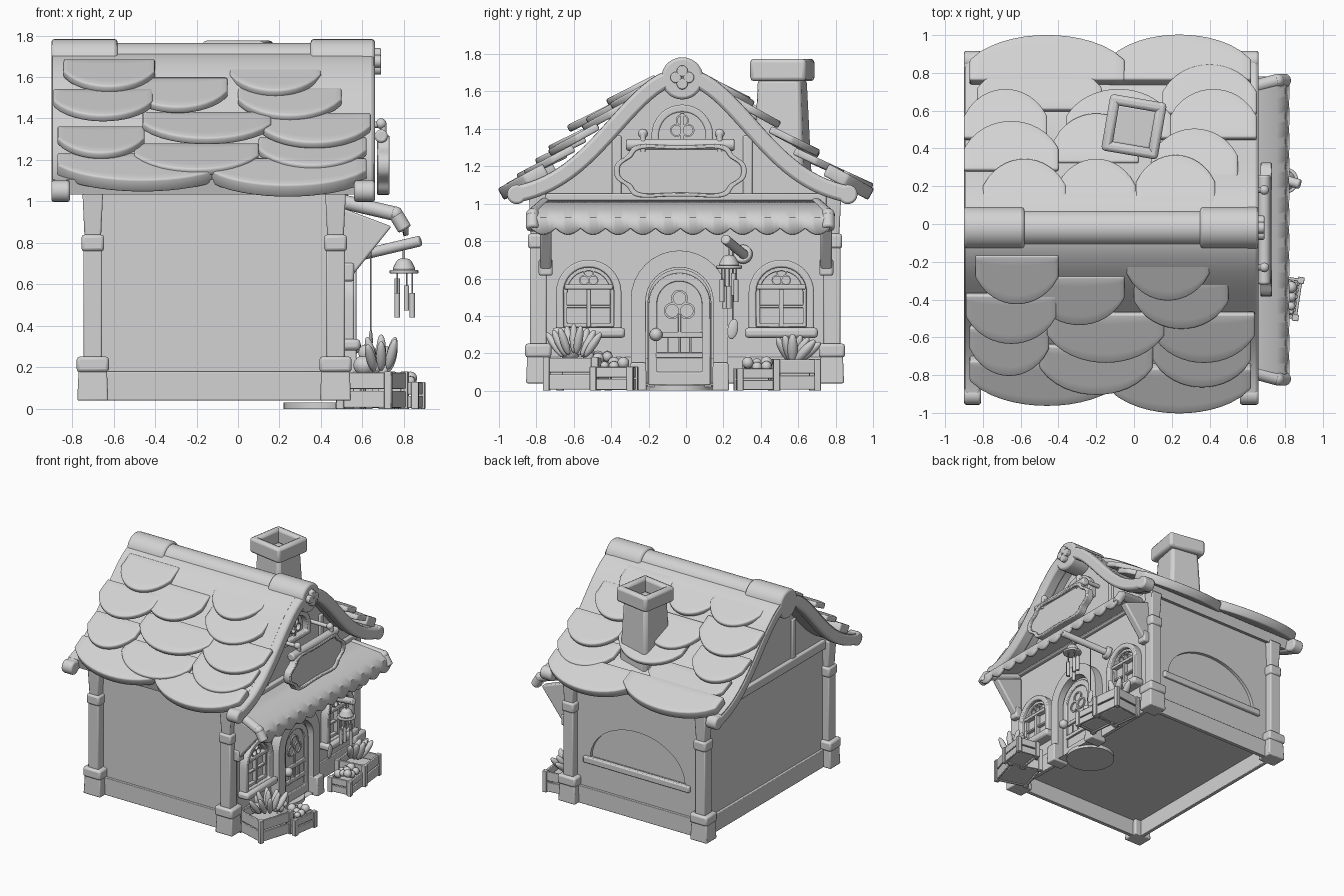
import bpy, bmesh, random
from math import pi, sin, cos, exp, sqrt
from mathutils import Vector, Matrix

random.seed(4)
if "Cube" in bpy.data.objects:
    bpy.data.objects.remove(bpy.data.objects["Cube"], do_unlink=True)

GREY = bpy.data.materials.new("plain_grey")
GREY.use_nodes = True
GREY.diffuse_color = (0.65, 0.65, 0.65, 1)
GREY.node_tree.nodes["Principled BSDF"].inputs["Base Color"].default_value = (0.65, 0.65, 0.65, 1)


def smooth(ob):
    for other in bpy.context.selected_objects:
        other.select_set(False)
    ob.select_set(True)
    bpy.context.view_layer.objects.active = ob
    bpy.ops.object.shade_smooth_by_angle(angle=0.6)


def finish(name, bm, bevel=0.0, solid=0.0):
    bmesh.ops.recalc_face_normals(bm, faces=bm.faces)
    mesh = bpy.data.meshes.new(name)
    bm.to_mesh(mesh)
    bm.free()
    mesh.materials.append(GREY)
    ob = bpy.data.objects.new(name, mesh)
    bpy.context.collection.objects.link(ob)
    smooth(ob)
    if solid:
        m = ob.modifiers.new("thickness", "SOLIDIFY")
        m.thickness, m.offset = solid, 0
    if bevel:
        m = ob.modifiers.new("soft_edges", "BEVEL")
        m.width, m.segments, m.limit_method = bevel, 2, "ANGLE"
    return ob


def box(name, c, size, rot=0.0, bevel=0.008, top=1.0):
    bm = bmesh.new()
    bmesh.ops.create_cube(bm, size=1)
    for v in bm.verts:
        k = top if v.co.z > 0 else 1
        v.co = Vector((v.co.x * size[0] * k, v.co.y * size[1] * k, v.co.z * size[2]))
    bm.transform(Matrix.Translation(c) @ Matrix.Rotation(rot, 4, "Z"))
    return finish(name, bm, bevel)


def rod(name, p, q, r, r2=None, bevel=0.0, seg=20):
    p, q = Vector(p), Vector(q)
    bm = bmesh.new()
    bmesh.ops.create_cone(bm, cap_ends=True, segments=seg, radius1=r,
                          radius2=r if r2 is None else r2, depth=(q - p).length)
    turn = (q - p).to_track_quat("Z", "Y").to_matrix().to_4x4()
    bm.transform(Matrix.Translation((p + q) / 2) @ turn)
    return finish(name, bm, bevel)


def ball(name, c, size, tilt=(0, 0, 1)):
    bm = bmesh.new()
    bmesh.ops.create_uvsphere(bm, u_segments=14, v_segments=9, radius=1)
    turn = Vector(tilt).to_track_quat("Z", "Y").to_matrix().to_4x4()
    bm.transform(Matrix.Translation(c) @ turn @ Matrix.Diagonal((*size, 1)))
    return finish(name, bm)


def prism(name, pts, a, b, axis="x", bevel=0.0):
    bm = bmesh.new()
    put = (lambda p: (a, *p)) if axis == "x" else (lambda p: (p[0], a, p[1]))
    face = bm.faces.new([bm.verts.new(put(p)) for p in pts])
    out = bmesh.ops.extrude_face_region(bm, geom=[face])["geom"]
    step = Vector((b - a, 0, 0)) if axis == "x" else Vector((0, b - a, 0))
    bmesh.ops.translate(bm, vec=step, verts=[g for g in out if isinstance(g, bmesh.types.BMVert)])
    return finish(name, bm, bevel)


def ring(name, outer, inner, a, b, bevel=0.008):
    bm = bmesh.new()
    loops = [[bm.verts.new((x, *p)) for p in pts]
             for x, pts in ((a, outer), (b, outer), (b, inner), (a, inner))]
    n = len(outer)
    for k in range(4):
        s, t = loops[k], loops[(k + 1) % 4]
        for i in range(n):
            bm.faces.new((s[i], s[(i + 1) % n], t[(i + 1) % n], t[i]))
    return finish(name, bm, bevel)


def arch(yc, half, z0, z1):
    arc = [(yc + half * cos(pi * i / 16), z1 - half + half * sin(pi * i / 16)) for i in range(17)]
    return [(yc - half, z0), (yc + half, z0)] + arc


def roof_z(y):
    return 1.02 + 0.66 * exp(-(y / 0.505) ** 2)


MID = -0.02


def roof_band(name, x0, x1, low, high, reach, bevel):
    # strip that follows the flared roof curve
    top, under = [], []
    for i in range(49):
        y = -reach + 2 * reach * i / 48
        slope = (roof_z(y + 0.01) - roof_z(y - 0.01)) / 0.02
        n = Vector((-slope, 1)).normalized()
        p = Vector((y + MID, roof_z(y)))
        top.append(tuple(p + n * high))
        under.append(tuple(p + n * low))
    return prism(name, top + under[::-1], x0, x1, bevel=bevel)


def shingle(side, x, tip, z, width, length=0.26, thick=0.04):
    bm = bmesh.new()
    root, nu, nv = tip - length, 14, 5
    zr = min(z + 0.55 * length, roof_z(root) + min(0.1, 0.02 + 0.4 * (tip - 0.35)))
    grid = []
    for i in range(nu + 1):
        u = 2 * i / nu - 1
        reach = sqrt(1 - 0.8 * u * u)
        row = []
        for j in range(nv + 1):
            t = j / nv * reach
            row.append(bm.verts.new((x + u * width / 2, MID + side * (root + t * length),
                                     zr + (z - zr) * t)))
        grid.append(row)
    for i in range(nu):
        for j in range(nv):
            bm.faces.new((grid[i][j], grid[i + 1][j], grid[i + 1][j + 1], grid[i][j + 1]))
    finish("roof_shingle", bm, 0.01, thick)


# house body with a shallow arched recess in one long wall
wall_top = [(0.77 - 1.54 * i / 40, roof_z(0.77 - 1.54 * i / 40 - MID) - 0.02) for i in range(41)]
body = prism("house_body", [(-0.77, 0.17), (0.77, 0.17)] + wall_top, -0.69, 0.5)
half_oval = [(-0.11 + 0.42 * cos(pi * i / 24), 0.42 + 0.31 * sin(pi * i / 24)) for i in range(25)]
cutter = prism("recess_cutter", half_oval, 0.745, 0.9, "y")
cutter.hide_render = True
cut = body.modifiers.new("recess", "BOOLEAN")
cut.object, cut.solver = cutter, "EXACT"
bpy.context.view_layer.objects.active = body
bpy.ops.object.modifier_apply(modifier="recess")
bpy.data.objects.remove(cutter, do_unlink=True)
smooth(body)
box("recess_sill", (-0.11, 0.775, 0.4), (0.94, 0.04, 0.05))

# skirting, open underneath
for s in (-1, 1):
    box("skirting_side", (-0.1, s * 0.775, 0.11), (1.2, 0.03, 0.14), bevel=0.004)
box("skirting_back", (-0.695, 0, 0.11), (0.03, 1.54, 0.14), bevel=0.004)
for s in (-1, 1):
    box("skirting_shop", (0.495, s * 0.5 - 0.03, 0.11), (0.03, 0.52, 0.14), bevel=0.004)

# corner posts
for x in (-0.7, 0.47):
    for y in (-0.79, 0.78):
        box("post_foot", (x, y, 0.12), (0.15, 0.13, 0.16), top=0.9)
        box("post_foot_collar", (x, y, 0.215), (0.155, 0.14, 0.075), bevel=0.015)
        box("post_shaft", (x, y, 0.52), (0.09, 0.09, 0.56))
        box("post_collar", (x, y, 0.8), (0.11, 0.11, 0.08), bevel=0.015)
        box("post_head", (x, y, 0.94), (0.08, 0.08, 0.22), top=1.25)

# gable timbers on both ends
for x in (-0.69, 0.5):
    box("gable_beam", (x, 0, 1.02), (0.06, 1.5, 0.07))
    for y in (-0.37, 0.33):
        box("gable_timber", (x, y, 1.2), (0.03, 0.05, 0.33))

# roof shell, barge boards and ridge
roof_band("roof_shell", -0.895, 0.6, -0.03, 0.046, 0.84, 0.0)
for x0, x1 in ((-0.9, -0.81), (0.56, 0.66)):
    roof_band("barge_board", x0, x1, -0.045, 0.045, 0.91, 0.018)
    for s in (-1, 1):
        rod("barge_end", (x0, MID + s * 0.885, 1.05), (x1, MID + s * 0.885, 1.05), 0.052, bevel=0.012)
rod("ridge_roll", (-0.88, MID, 1.67), (0.64, MID, 1.67), 0.095, seg=28)
for x0, x1 in ((-0.9, -0.58), (0.35, 0.66)):
    rod("ridge_cap", (x0, MID, 1.67), (x1, MID, 1.67), 0.113, bevel=0.015, seg=28)
for k in range(4):
    y, z = 0.034 * cos(k * pi / 2), 0.034 * sin(k * pi / 2)
    rod("ridge_flower", (0.64, MID + y, 1.675 + z), (0.69, MID + y, 1.675 + z), 0.03, bevel=0.006)

# scalloped shingles: x, reach from the ridge, height, width
FRONT = [(-0.62, 0.4, 1.54, 0.44), (-0.29, 0.51, 1.44, 0.48), (0.18, 0.38, 1.52, 0.44),
         (-0.65, 0.61, 1.4, 0.48), (-0.15, 0.71, 1.29, 0.62), (0.25, 0.53, 1.4, 0.5),
         (0.37, 0.71, 1.27, 0.54), (-0.66, 0.78, 1.22, 0.42), (-0.2, 0.88, 1.14, 0.6),
         (0.36, 0.84, 1.16, 0.52)]
BACK = [(-0.58, 0.36, 1.55, 0.44), (-0.2, 0.36, 1.54, 0.42), (0.22, 0.38, 1.53, 0.42),
        (-0.65, 0.56, 1.41, 0.5), (0.32, 0.52, 1.42, 0.46), (-0.2, 0.6, 1.36, 0.45),
        (-0.68, 0.73, 1.27, 0.44), (-0.08, 0.73, 1.26, 0.56), (0.42, 0.73, 1.27, 0.46),
        (-0.5, 0.88, 1.15, 0.66), (0.4, 0.86, 1.16, 0.5)]
for side, rows in ((-1, FRONT), (1, BACK)):
    for x, tip, z, w in rows:
        shingle(side, x, tip, z, w)
    for x, tip, z, w in ((-0.46, 0.93, 1.075, 0.82), (0.24, 0.97, 1.05, 0.76)):
        shingle(side, x, tip if side < 0 else 1.01, z, w, 0.24, 0.07)

# chimney with an open crown
TURN = -0.17
box("chimney_stack", (0, 0.515, 1.4), (0.28, 0.28, 0.54), TURN, 0.025, 0.83)
for k in range(4):
    a = TURN + k * pi / 2
    c = Vector((0, 0.515, 1.715)) + Vector((cos(a), sin(a), 0)) * 0.124
    box("chimney_crown", c, (0.055, 0.303, 0.12), a, 0.02)

# awning with scalloped valance
bm = bmesh.new()
rows = []
for i in range(97):
    t = 2 * i / 96 - 1
    hem = 0.87 - 0.035 * abs(sin(6 * pi * (t + 1)))
    line = [(0.5, 1.015, 0.72), (0.63, 0.985, 0.75), (0.75, 0.955, 0.79), (0.79, 0.92, 0.8), (0.81, hem, 0.8)]
    rows.append([bm.verts.new((x, -0.03 + t * w, z)) for x, z, w in line])
for r, s in zip(rows, rows[1:]):
    for j in range(4):
        bm.faces.new((r[j], s[j], s[j + 1], r[j + 1]))
finish("awning", bm, 0, 0.025)
for s in (-1, 1):
    pts = [(0.5, -0.03 + s * 0.72, 1.0), (0.76, -0.03 + s * 0.79, 0.94), (0.805, -0.03 + s * 0.79, 0.865)]
    for p, q in zip(pts, pts[1:]):
        rod("awning_edge", p, q, 0.035, bevel=0.01)
    ball("awning_elbow", pts[1], (0.036, 0.036, 0.036))
    prism("awning_bracket", [(0.5, 0.64), (0.55, 0.64), (0.74, 0.88), (0.5, 0.97)],
          s * 0.75 - 0.03, s * 0.75 + 0.03, "y", 0.01)
    box("bracket_pad", (0.53, s * 0.75, 0.66), (0.06, 0.075, 0.09), bevel=0.012)


def trefoil(y, z, r):
    for k in range(3):
        a = pi / 2 + k * 2 * pi / 3
        yy, zz = y + r * cos(a), z + r * sin(a)
        ring("tracery", [(yy + r * cos(i * pi / 8), zz + r * sin(i * pi / 8)) for i in range(16)],
             [(yy + 0.75 * r * cos(i * pi / 8), zz + 0.75 * r * sin(i * pi / 8)) for i in range(16)],
             0.5, 0.53, 0)


# shop windows
for y in (-0.52, 0.51):
    ring("window_frame", arch(y, 0.175, 0.3, 0.7), arch(y, 0.135, 0.34, 0.66), 0.49, 0.56)
    ring("window_sash", arch(y, 0.135, 0.34, 0.66), arch(y, 0.115, 0.36, 0.64), 0.49, 0.53, 0.004)
    box("window_sill", (0.54, y, 0.31), (0.1, 0.39, 0.055), bevel=0.018)
    box("window_transom", (0.52, y, 0.555), (0.04, 0.26, 0.025), bevel=0.004)
    box("window_mullion", (0.515, y, 0.45), (0.04, 0.025, 0.22), bevel=0.004)
    box("window_bar", (0.51, y, 0.45), (0.03, 0.24, 0.015), bevel=0.003)
    trefoil(y, 0.605, 0.028)

# gable window
ring("gable_window_frame", arch(-0.02, 0.165, 1.3, 1.53), arch(-0.02, 0.125, 1.33, 1.49), 0.49, 0.55)
box("gable_window_mullion", (0.51, -0.02, 1.4), (0.03, 0.02, 0.17), bevel=0.003)
trefoil(-0.02, 1.41, 0.035)

# doorway, door and step
D = -0.035
ring("door_surround", arch(D, 0.26, 0.02, 0.75), arch(D, 0.18, 0.021, 0.66), 0.48, 0.57, 0.012)
prism("door", arch(D, 0.17, 0.02, 0.65), 0.49, 0.52)
ring("door_rim", arch(D, 0.165, 0.03, 0.63), arch(D, 0.12, 0.1, 0.585), 0.5, 0.535, 0.005)
for z in (0.19, 0.3):
    box("door_rail", (0.525, D, z), (0.025, 0.25, 0.03), bevel=0.004)
for k in (-0.06, 0, 0.06):
    box("door_slat", (0.52, D + k, 0.24), (0.02, 0.01, 0.1), bevel=0.002)
trefoil(D, 0.45, 0.045)
box("door_centre_bar", (0.52, D, 0.36), (0.025, 0.015, 0.1), bevel=0.003)
ball("door_knob", (0.56, -0.16, 0.3), (0.035, 0.035, 0.035))
for s in (-1, 1):
    box("door_plinth", (0.54, D + s * 0.22, 0.075), (0.14, 0.09, 0.15), top=0.92)
rod("door_step", (0.4, D, 0.0), (0.4, D, 0.03), 0.18, seg=40)

# hanging sign
outline = []
for i in range(64):
    a = 2 * pi * i / 64
    c, s = cos(a), sin(a)
    k = 1 + 0.06 * cos(6 * a)
    outline.append((-0.03 + 0.335 * k * abs(c) ** 0.65 * (1 if c > 0 else -1),
                    1.175 + 0.145 * k * abs(s) ** 0.7 * (1 if s > 0 else -1)))
inset = [(-0.03 + (y + 0.03) * 0.92, 1.175 + (z - 1.175) * 0.85) for y, z in outline]
prism("sign_board", outline, 0.675, 0.71)
ring("sign_rim", outline, inset, 0.67, 0.73, 0.006)
rod("sign_bar", (0.69, -0.32, 1.315), (0.69, 0.26, 1.315), 0.032, bevel=0.01)
for y in (-0.23, 0.18):
    rod("sign_arm", (0.5, y, 1.37), (0.7, y, 1.37), 0.015)
    rod("sign_hanger", (0.7, y, 1.28), (0.7, y, 1.38), 0.016)
    ball("sign_knob", (0.69, y, 1.375), (0.026, 0.026, 0.026))

# wind chime on a pole, and a paddle on a cord
rod("chime_pole", (0.5, 0.32, 0.72), (0.88, 0.21, 0.81), 0.026, bevel=0.008)
rod("chime_pole_base", (0.5, 0.31, 0.725), (0.54, 0.3, 0.735), 0.05, bevel=0.01)
rod("chime_cord", (0.8, 0.23, 0.7), (0.8, 0.23, 0.8), 0.006)
rod("chime_dome", (0.8, 0.23, 0.665), (0.8, 0.23, 0.725), 0.06, 0.03, 0.015)
rod("chime_lip", (0.8, 0.23, 0.652), (0.8, 0.23, 0.67), 0.07, bevel=0.006)
for k in range(5):
    a = k * 2 * pi / 5
    x, y = 0.8 + 0.04 * cos(a), 0.23 + 0.04 * sin(a)
    low = 0.44 + 0.035 * (k % 3)
    rod("chime_string", (x, y, low), (x, y, 0.66), 0.004, seg=6)
    rod("chime_tube", (x, y, low), (x, y, low + 0.12), 0.013, seg=12)
rod("paddle_cord", (0.64, 0.25, 0.36), (0.64, 0.25, 0.76), 0.004, seg=6)
ball("paddle", (0.64, 0.25, 0.33), (0.01, 0.028, 0.055), (0, 0.2, 1))


def crate(x, y, dx, dy, h, rot):
    turn = Matrix.Rotation(rot, 3, "Z")
    at = lambda px, py, pz: Vector((x, y, 0)) + turn @ Vector((px, py, pz))
    box("crate_floor", at(0, 0, 0.025), (dx - 0.02, dy - 0.02, 0.03), rot)
    box("crate_filling", at(0, 0, h * 0.65), (dx - 0.03, dy - 0.03, 0.02), rot)
    for s in (-1, 1):
        for k in (0.26, 0.76):
            box("crate_slat", at(s * dx / 2, 0, h * k), (0.016, dy, h * 0.44), rot, 0.004)
            box("crate_slat", at(0, s * dy / 2, h * k), (dx, 0.016, h * 0.44), rot, 0.004)
        for t in (-1, 1):
            box("crate_corner", at(s * dx / 2, t * dy / 2, h / 2), (0.035, 0.035, h), rot, 0.004)


# crates of produce
crate(0.65, -0.58, 0.24, 0.27, 0.18, -0.3)
crate(0.79, -0.385, 0.16, 0.2, 0.13, -0.15)
crate(0.66, 0.58, 0.22, 0.22, 0.17, 0.12)
crate(0.7, 0.38, 0.16, 0.2, 0.12, 0.1)
for y, x, h in ((-0.385, 0.79, 0.13), (0.38, 0.7, 0.13), (-0.47, 0.66, 0.18)):
    for k in range(9):
        r = random.uniform(0.022, 0.034)
        ball("round_fruit", (x + (k % 3 - 1) * 0.042, y + (k // 3 - 1) * 0.05,
                             h + random.uniform(-0.01, 0.025)), (r, r, r))
ball("gourd_base", (0.61, -0.62, 0.21), (0.055, 0.055, 0.05))
ball("gourd_top", (0.61, -0.62, 0.27), (0.03, 0.03, 0.04))
for k in range(9):
    lean = (k - 4) * 0.17
    ball("leaf", (0.69 + 0.05 * (k % 3 - 1), -0.6 + lean * 0.15, 0.28 - abs(lean) * 0.05),
         (0.024, 0.022, 0.08), (0.25 * (k % 3 - 1), lean, 1))
for k in range(7):
    lean = (k - 2) * 0.24
    ball("root_vegetable", (0.66 + 0.03 * (k % 3 - 1), 0.57 + lean * 0.09, 0.225 - abs(lean) * 0.02),
         (0.028, 0.026, 0.085), (0.3, lean, 0.8))
